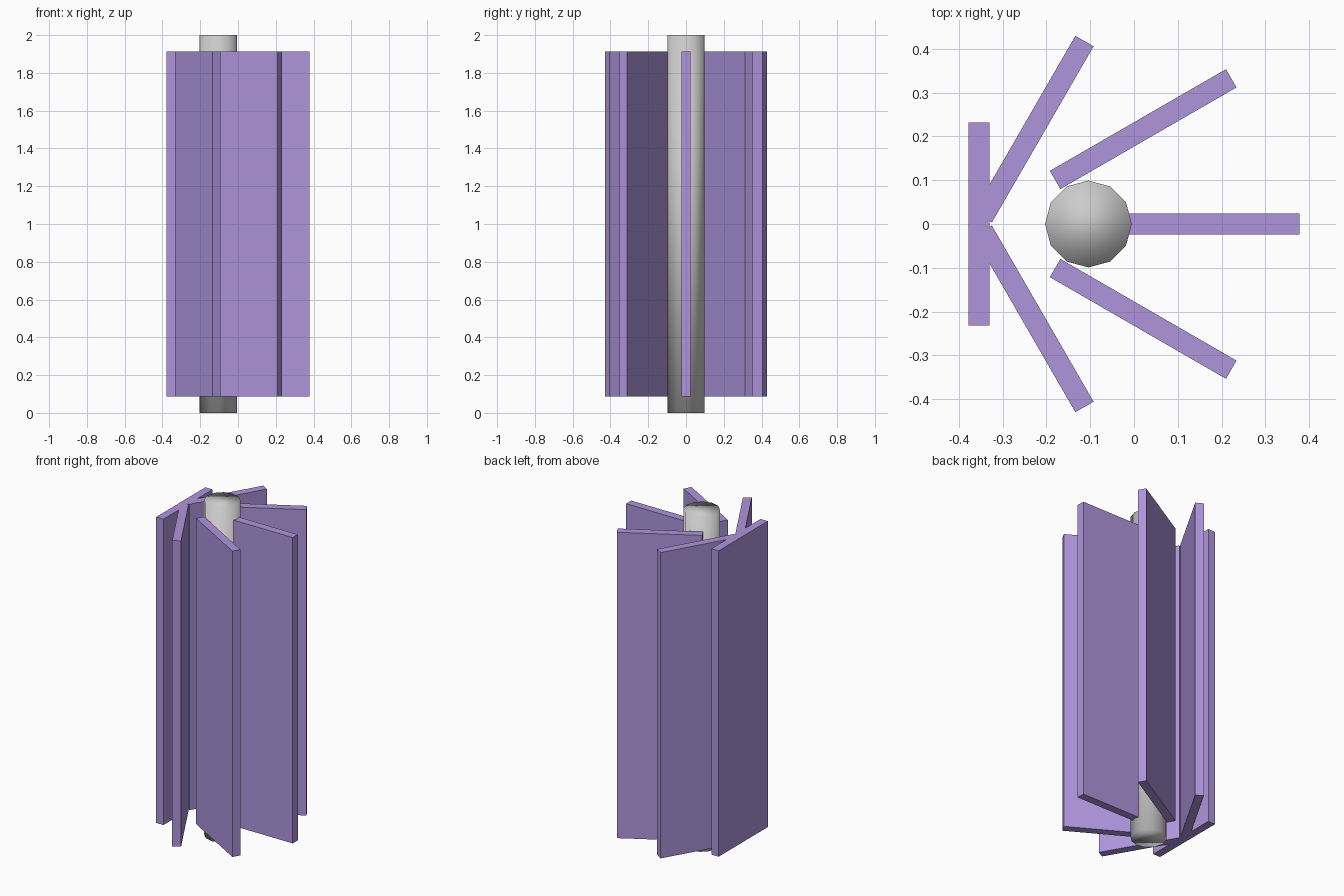
import bpy
from math import pi, sin, cos

if "Cube" in bpy.data.objects:
    bpy.data.objects.remove(bpy.data.objects["Cube"])

AXIS_X = -0.104   # centre of the shaft
RING = 0.25       # distance of blade centres from the shaft

purple = bpy.data.materials.new("purple")
purple.diffuse_color = (0.43, 0.3, 0.72, 1)
purple.use_nodes = True
purple.node_tree.nodes["Principled BSDF"].inputs["Base Color"].default_value = purple.diffuse_color

# Central shaft: 12 sides, smooth shaded
bpy.ops.mesh.primitive_cylinder_add(vertices=12, radius=0.099, depth=2,
                                    location=(AXIS_X, 0, 1))
shaft = bpy.context.object
shaft.name = "shaft"
bpy.ops.object.shade_smooth()

# Six blades: each turns half as far as its position around the shaft
for i in range(6):
    a = i * pi / 3
    bpy.ops.mesh.primitive_cube_add(
        size=1, location=(AXIS_X + RING * cos(a), RING * sin(a), 1),
        rotation=(0, 0, a / 2))
    blade = bpy.context.object
    blade.name = f"blade_{i + 1}"
    blade.scale = (0.464, 0.048, 1.826)
    bpy.ops.object.transform_apply(location=False, rotation=False, scale=True)
    blade.data.materials.append(purple)
